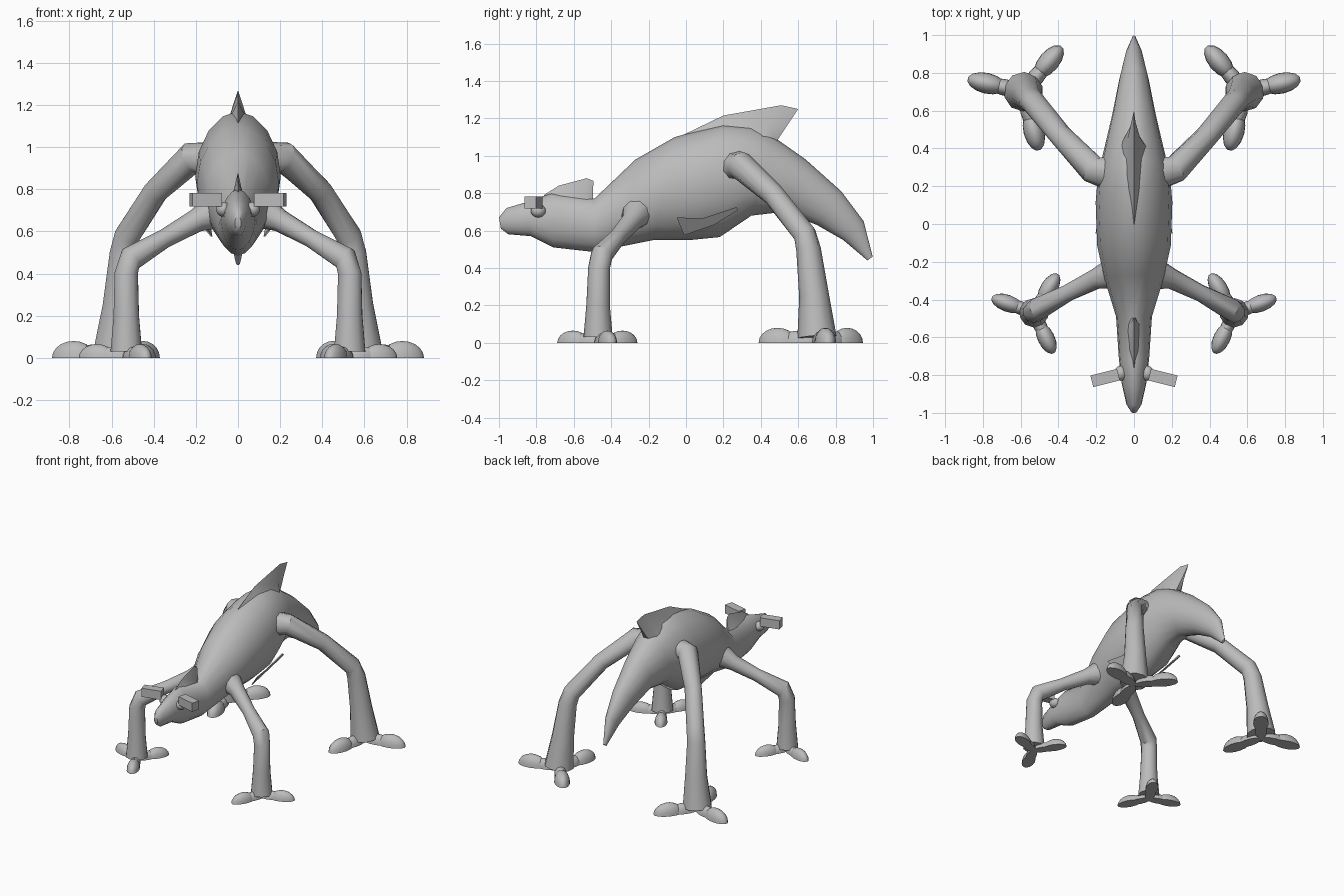
import bpy, bmesh, math
from mathutils import Vector

cube = bpy.data.objects.get("Cube")
if cube:
    bpy.data.objects.remove(cube)

grey = bpy.data.materials.new("plain_grey")
grey.use_nodes = True
grey.diffuse_color = (0.5, 0.5, 0.5, 1)
grey.node_tree.nodes["Principled BSDF"].inputs["Base Color"].default_value = (0.5, 0.5, 0.5, 1)


def finish(name, bm, angle=40):
    bmesh.ops.remove_doubles(bm, verts=bm.verts, dist=0.0005)
    bmesh.ops.recalc_face_normals(bm, faces=bm.faces)
    mesh = bpy.data.meshes.new(name)
    bm.to_mesh(mesh)
    bm.free()
    mesh.materials.append(grey)
    obj = bpy.data.objects.new(name, mesh)
    bpy.context.collection.objects.link(obj)
    bpy.ops.object.select_all(action="DESELECT")
    obj.select_set(True)
    bpy.context.view_layer.objects.active = obj
    bpy.ops.object.shade_smooth_by_angle(angle=math.radians(angle))
    return obj


def loft(name, rings, angle=40):
    """Skin a list of equal-length point rings and cap both ends."""
    bm = bmesh.new()
    rows = [[bm.verts.new(p) for p in ring] for ring in rings]
    n = len(rows[0])
    for a, b in zip(rows, rows[1:]):
        for i in range(n):
            j = (i + 1) % n
            bm.faces.new((a[i], a[j], b[j], b[i]))
    bm.faces.new(rows[0])
    bm.faces.new(rows[-1])
    return finish(name, bm, angle)


def oval(yt, zt, yb, zb, w, n=16):
    """Body section hung between a top point and a bottom point."""
    top, bottom = Vector((0, yt, zt)), Vector((0, yb, zb))
    ring = []
    for i in range(n):
        t = math.tau * i / n
        s = math.sin(t)
        p = top.lerp(bottom, (1 - math.cos(t)) / 2)
        p.x = math.copysign(w * abs(s) ** 1.1, s)
        ring.append(p)
    return ring


def wedge(yt, zt, yb, zb, w):
    """Fin section with a sharp crest and a broad base."""
    mid = Vector((0, yt, zt)).lerp(Vector((0, yb, zb)), 0.5)
    return [Vector((0, yt, zt)), mid + Vector((w * 0.4, 0, 0)), Vector((w, yb, zb)),
            Vector((-w, yb, zb)), mid - Vector((w * 0.4, 0, 0))]


def tube(name, path, radii, n=10):
    pts = [Vector(p) for p in path]
    rings = []
    for i, p in enumerate(pts):
        d = (pts[min(i + 1, len(pts) - 1)] - pts[max(i - 1, 0)]).normalized()
        u = d.cross(Vector((0.3, -1, 0.1))).normalized()
        v = d.cross(u)
        rings.append([p + radii[i] * (u * math.cos(math.tau * k / n) + v * math.sin(math.tau * k / n))
                      for k in range(n)])
    return loft(name, rings)


def ellipsoid(name, centre, size, turn=0, flat=False):
    bm = bmesh.new()
    bmesh.ops.create_uvsphere(bm, u_segments=14, v_segments=10, radius=1)
    if flat:
        geom = bm.verts[:] + bm.edges[:] + bm.faces[:]
        bmesh.ops.bisect_plane(bm, geom=geom, plane_co=(0, 0, 0), plane_no=(0, 0, -1), clear_outer=True)
        bmesh.ops.holes_fill(bm, edges=[e for e in bm.edges if e.is_boundary])
    obj = finish(name, bm)
    obj.location, obj.scale, obj.rotation_euler = centre, size, (0, 0, turn)
    return obj


# Body from snout to tail tip
loft("body", [oval(*s) for s in (
    (-1.0, .67, -.99, .61, .015), (-.96, .72, -.95, .58, .04),
    (-.86, .75, -.83, .57, .065), (-.72, .80, -.71, .51, .08),
    (-.49, .77, -.49, .485, .095), (-.27, .98, -.32, .52, .155),
    (-.06, 1.1, -.17, .55, .195), (.2, 1.17, .03, .55, .203),
    (.35, 1.16, .18, .565, .19), (.47, 1.1, .35, .68, .155),
    (.64, .98, .52, .70, .115), (.83, .81, .70, .63, .078),
    (.95, .65, .84, .55, .045), (.998, .46, .97, .44, .01))], 50)

# Back fin and head crest
loft("back_fin", [wedge(*s) for s in (
    (-.08, 1.08, -.05, .98, .06), (.2, 1.215, .17, 1.04, .11),
    (.51, 1.27, .38, 1.05, .09), (.6, 1.25, .48, 1.07, .02))], 50)
loft("head_crest", [wedge(*s) for s in (
    (-.76, .79, -.74, .72, .04), (-.68, .84, -.66, .72, .06),
    (-.53, .88, -.53, .70, .05), (-.495, .865, -.50, .72, .015))], 50)

# Leg data: path, radii, then foot size and toe centres
legs = {
    "front": ([(.10, -.26, .70), (.20, -.29, .65), (.35, -.365, .565), (.51, -.45, .47),
               (.53, -.465, .40), (.53, -.47, .20), (.53, -.47, .03)],
              (.09, .055, .045, .06, .058, .063, .078),
              (.09, .045, .065), [(.67, -.42), (.45, -.34), (.465, -.605)]),
    "rear": ([(.08, .26, .93), (.22, .29, .95), (.39, .47, .79), (.525, .635, .58),
              (.545, .655, .50), (.565, .685, .25), (.585, .70, .03)],
             (.10, .075, .06, .063, .066, .08, .105),
             (.105, .055, .08), [(.78, .745), (.45, .86), (.53, .49)]),
}

for side, s in (("left", 1), ("right", -1)):
    for kind, (path, radii, size, toes) in legs.items():
        tube(f"{kind}_leg_{side}", [(s * x, y, z) for x, y, z in path], radii)
        ax, ay = path[-1][:2]
        for i, (tx, ty) in enumerate(toes):
            turn = math.atan2(ty - ay, s * (tx - ax))
            ellipsoid(f"{kind}_toe_{side}_{i + 1}", (s * tx, ty, 0), size, turn, True)
            # Bridge between ankle and toe
            ellipsoid(f"{kind}_toe_root_{side}_{i + 1}",
                      (s * (ax + tx) / 2, (ay + ty) / 2, 0),
                      (size[0], size[1] * .8, size[2] * .8), turn, True)

    # Eye bump and the block beside the head
    ellipsoid(f"eye_{side}", (s * .07, -.79, .705), (.035, .04, .035))
    bm = bmesh.new()
    bmesh.ops.create_cube(bm, size=1)
    block = finish(f"head_block_{side}", bm)
    block.location, block.scale = (s * .153, -.815, .75), (.145, .063, .066)
    block.rotation_euler.z = -s * math.radians(14)

    # Thin flap along the belly
    outline = [(.20, -.05, .67), (.125, -.01, .575), (.135, .15, .63),
               (.19, .28, .71), (.19, .27, .725), (.175, .09, .665)]
    loft(f"belly_flap_{side}", [[(s * (x + d), y, z) for x, y, z in outline] for d in (-.004, .004)], 30)
